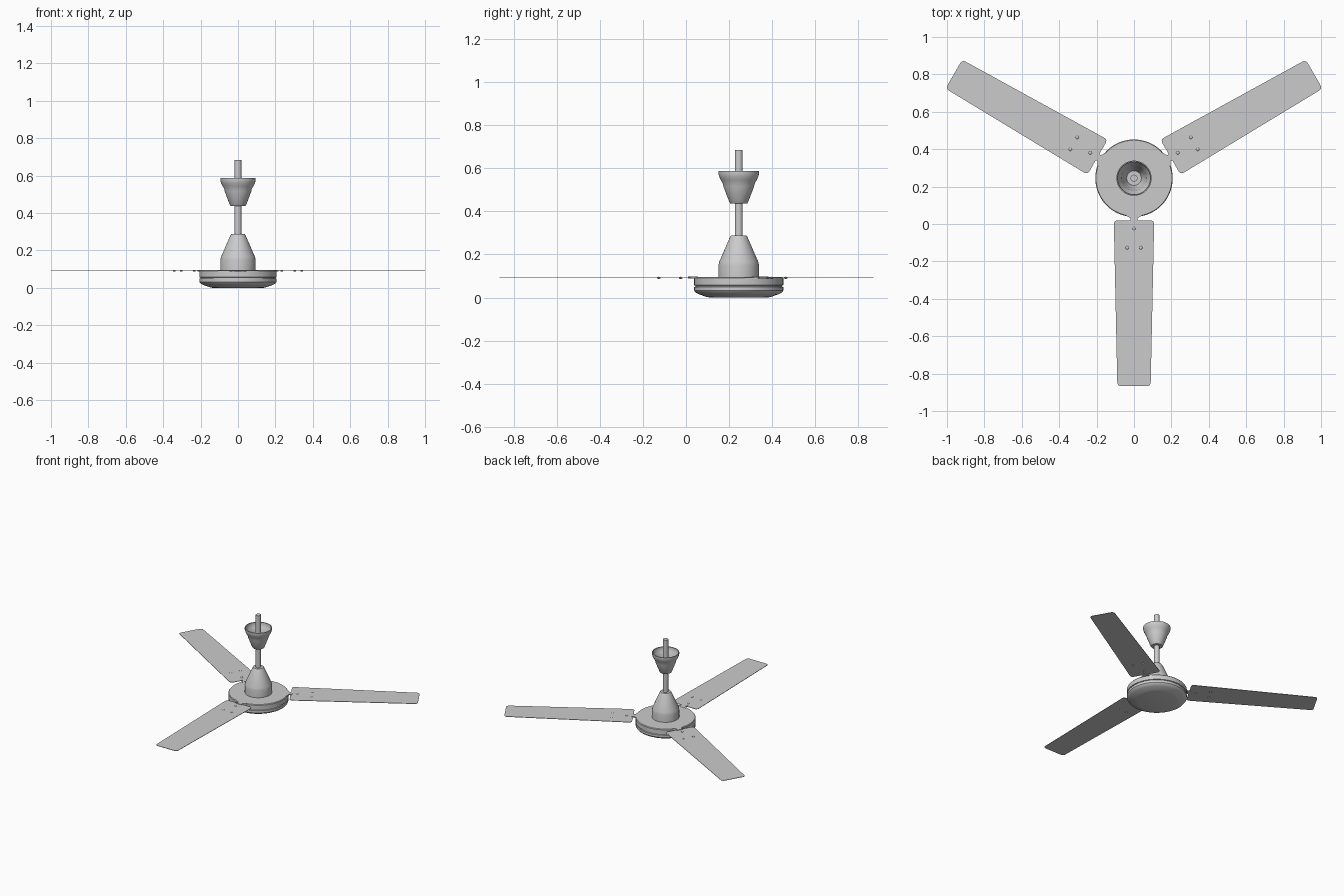
import bpy, bmesh, math
from mathutils import Matrix

if "Cube" in bpy.data.objects:
    bpy.data.objects.remove(bpy.data.objects["Cube"])

CENTER = (0, 0.245, 0)   # fan axis
BLADE_Z = 0.09


def finish(name, bm, angle=30):
    bmesh.ops.recalc_face_normals(bm, faces=bm.faces)
    me = bpy.data.meshes.new(name)
    bm.to_mesh(me)
    bm.free()
    ob = bpy.data.objects.new(name, me)
    bpy.context.collection.objects.link(ob)
    bpy.ops.object.select_all(action='DESELECT')
    ob.select_set(True)
    bpy.context.view_layer.objects.active = ob
    bpy.ops.object.shade_smooth_by_angle(angle=math.radians(angle))
    return ob


def lathe(name, profile, steps=64):
    """Spin an (r, z) profile about the fan axis."""
    bm = bmesh.new()
    vs = [bm.verts.new((r, 0, z)) for r, z in profile]
    es = [bm.edges.new(p) for p in zip(vs, vs[1:])]
    bmesh.ops.spin(bm, geom=vs + es, cent=(0, 0, 0), axis=(0, 0, 1),
                   angle=2 * math.pi, steps=steps, use_duplicate=False)
    bmesh.ops.remove_doubles(bm, verts=bm.verts, dist=1e-5)
    ob = finish(name, bm)
    ob.location = CENTER
    return ob


def plate(name, half, z0, z1, rot, round_from=None, radius=0.02):
    """Symmetric plate from half outline (half width, distance from axis), pointing to -y."""
    bm = bmesh.new()
    pts = half + [(-x, d) for x, d in reversed(half)]
    vs = [bm.verts.new((x, -d, z0)) for x, d in pts]
    bm.faces.new(vs)
    if round_from is not None:
        bmesh.ops.bevel(bm, geom=vs, offset=radius, segments=5,
                        profile=0.5, affect='VERTICES')
    top = bmesh.ops.extrude_face_region(bm, geom=bm.faces[:])
    bmesh.ops.translate(bm, vec=(0, 0, z1 - z0),
                        verts=[v for v in top['geom'] if isinstance(v, bmesh.types.BMVert)])
    ob = finish(name, bm)
    ob.location = CENTER
    ob.rotation_euler.z = rot
    return ob


# Motor housing with groove and sloped underside
lathe("motor_housing", [
    (0, 0.0), (0.135, 0.0), (0.15, 0.003), (0.185, 0.015), (0.2, 0.023), (0.207, 0.032),
    (0.207, 0.049), (0.201, 0.051), (0.201, 0.055), (0.207, 0.057),
    (0.207, 0.09), (0.203, 0.095), (0, 0.095)])

# Lower cone cover
lathe("lower_canopy", [
    (0, 0.09), (0.094, 0.09), (0.094, 0.15), (0.091, 0.165), (0.041, 0.28),
    (0.036, 0.288), (0, 0.288)])

# Hanging rod
lathe("down_rod", [(0, 0.2), (0.0185, 0.2), (0.0185, 0.685), (0, 0.685)], 32)

# Upper cup, open at the top
lathe("upper_canopy", [
    (0, 0.437), (0.039, 0.437), (0.043, 0.442), (0.071, 0.515), (0.074, 0.53),
    (0.083, 0.545), (0.09, 0.56), (0.094, 0.573), (0.094, 0.587),
    (0.088, 0.587), (0.088, 0.575), (0.083, 0.561), (0.077, 0.549), (0.068, 0.533),
    (0.065, 0.517), (0.039, 0.447), (0, 0.447)])

# Three blades with necks and screws
neck = [(0.042, 0.19), (0.038, 0.204), (0.026, 0.209), (0.018, 0.216),
        (0.018, 0.222), (0.024, 0.23), (0.024, 0.236)]
for i in range(3):
    rot = i * 2 * math.pi / 3
    plate(f"blade_{i+1}", [(0.108, 0.225), (0.089, 1.112)],
          BLADE_Z, BLADE_Z + 0.003, rot, round_from=0)
    plate(f"blade_neck_{i+1}", neck, BLADE_Z - 0.002, BLADE_Z + 0.0065, rot)
    bm = bmesh.new()
    for x, d in [(0, 0.27), (-0.037, 0.372), (0.037, 0.372)]:
        bmesh.ops.create_uvsphere(
            bm, u_segments=16, v_segments=8, radius=1,
            matrix=Matrix.Translation((x, -d, BLADE_Z + 0.0015))
            @ Matrix.Diagonal((0.009, 0.009, 0.005, 1)))
    screws = finish(f"blade_screws_{i+1}", bm, 60)
    screws.location = CENTER
    screws.rotation_euler.z = rot
